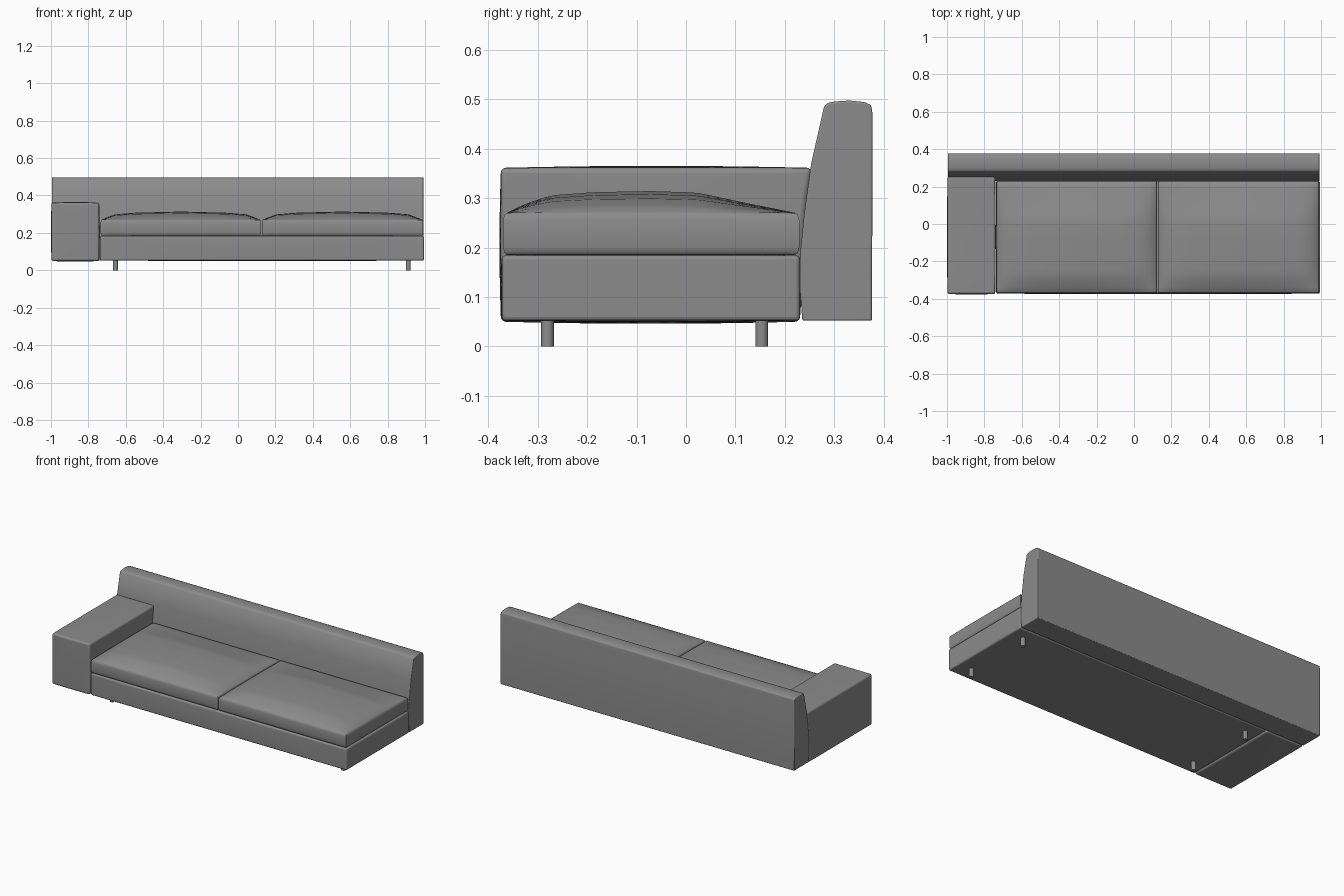
import bpy, bmesh
from math import radians

cube = bpy.data.objects.get("Cube")
if cube:
    bpy.data.objects.remove(cube, do_unlink=True)

# One upholstery colour for the whole sofa
grey = bpy.data.materials.new("grey_fabric")
colour = (0.26, 0.26, 0.26, 1)
grey.diffuse_color = colour
grey.use_nodes = True
grey.node_tree.nodes["Principled BSDF"].inputs["Base Color"].default_value = colour


def finish(name, bm, bevel=0.0):
    bmesh.ops.recalc_face_normals(bm, faces=bm.faces[:])
    mesh = bpy.data.meshes.new(name)
    bm.to_mesh(mesh)
    bm.free()
    mesh.materials.append(grey)
    obj = bpy.data.objects.new(name, mesh)
    bpy.context.collection.objects.link(obj)
    if bevel:
        mod = obj.modifiers.new("soft_edges", "BEVEL")
        mod.width, mod.segments = bevel, 3
        mod.limit_method, mod.angle_limit = "ANGLE", radians(40)
    bpy.ops.object.select_all(action="DESELECT")
    obj.select_set(True)
    bpy.context.view_layer.objects.active = obj
    bpy.ops.object.shade_smooth_by_angle(angle=radians(40))
    return obj


def soft_box(name, lo, hi, bevel, bulge, lean=0.0):
    """Padded block; bulge swells the faces, lean pushes the rear top edge back."""
    bm = bmesh.new()
    bmesh.ops.create_cube(bm, size=2)
    bmesh.ops.subdivide_edges(bm, edges=bm.edges[:], cuts=7, use_grid_fill=True)
    for v in bm.verts:
        c = v.co.copy()
        for i in range(3):
            a, b = c[(i + 1) % 3], c[(i + 2) % 3]
            swell = bulge[i] * (1 - a * a) * (1 - b * b) if abs(c[i]) > 0.99 else 0
            v.co[i] = (lo[i] + hi[i]) / 2 + c[i] * ((hi[i] - lo[i]) / 2 + swell)
        v.co.y += lean * (c.y + 1) / 2 * ((c.z + 1) / 2) ** 2
    return finish(name, bm, bevel)


def curve_at(points, t):
    """Linear lookup along a short list of (position, height) points."""
    for (a, p), (b, q) in zip(points, points[1:]):
        if t <= b:
            return p + (q - p) * max(0, t - a) / (b - a)
    return points[-1][1]


CROWN_Y = [(0, 0), (0.06, 0.4), (0.15, 0.8), (0.3, 0.95), (0.5, 1),
           (0.66, 0.93), (0.82, 0.48), (1, 0)]
CROWN_X = [(0, 0.05), (0.08, 0.65), (0.2, 0.85), (0.5, 1),
           (0.8, 0.85), (0.92, 0.65), (1, 0.05)]


def cushion(name, x0, x1, y0, y1):
    """Crowned top sheet with rounded sides pulled down from its border."""
    cx, cy, hx, hy = (x0 + x1) / 2, (y0 + y1) / 2, (x1 - x0) / 2, (y1 - y0) / 2
    bm = bmesh.new()
    bmesh.ops.create_grid(bm, x_segments=24, y_segments=24, size=1)
    for v in bm.verts:
        u, w = (v.co.x + 1) / 2, (v.co.y + 1) / 2
        z = 0.27 + 0.044 * curve_at(CROWN_X, u) * curve_at(CROWN_Y, w)
        v.co = (cx + v.co.x * (hx - 0.008), cy + v.co.y * (hy - 0.008), z)
    inset = 0.008
    for z, new_inset in [(0.266, 0.003), (0.255, 0), (0.2, 0), (0.189, 0.003), (0.185, 0.008)]:
        border = [e for e in bm.edges if e.is_boundary]
        ring = bmesh.ops.extrude_edge_only(bm, edges=border)["geom"]
        for v in [g for g in ring if isinstance(g, bmesh.types.BMVert)]:
            v.co.x = cx + (v.co.x - cx) * (hx - new_inset) / (hx - inset)
            v.co.y = cy + (v.co.y - cy) * (hy - new_inset) / (hy - inset)
            v.co.z = z
        inset = new_inset
    bmesh.ops.contextual_create(bm, geom=[e for e in bm.edges if e.is_boundary])
    finish(name, bm)


# Backrest: a leaning profile extruded along the full width
profile = [(0.235, 0.052), (0.376, 0.052), (0.377, 0.47), (0.374, 0.488), (0.36, 0.494),
           (0.33, 0.497), (0.3, 0.495), (0.286, 0.492), (0.279, 0.485),
           (0.253, 0.37), (0.239, 0.27), (0.231, 0.19), (0.23, 0.12)]
bm = bmesh.new()
end = bm.faces.new([bm.verts.new((-0.995, y, z)) for y, z in profile])
sweep = bmesh.ops.extrude_face_region(bm, geom=[end])["geom"]
for v in [g for g in sweep if isinstance(g, bmesh.types.BMVert)]:
    v.co.x = 0.992
finish("backrest", bm, 0.004)

# Seat base and the single armrest
soft_box("seat_base", (-0.737, -0.372, 0.052), (0.994, 0.23, 0.184), 0.008, (0, 0.003, 0.002))
soft_box("right_armrest", (-0.997, -0.374, 0.05), (-0.742, 0.23, 0.361), 0.01,
         (0.003, 0.003, 0.004), lean=0.024)

# Two seat cushions
cushion("right_cushion", -0.735, 0.123, -0.37, 0.229)
cushion("left_cushion", 0.127, 0.99, -0.37, 0.229)

# Four round legs
for side, x in (("right", -0.655), ("left", 0.91)):
    for place, y in (("front", -0.28), ("rear", 0.153)):
        bm = bmesh.new()
        bmesh.ops.create_cone(bm, cap_ends=True, segments=20, radius1=0.013,
                              radius2=0.013, depth=0.06)
        bmesh.ops.translate(bm, verts=bm.verts[:], vec=(x, y, 0.03))
        finish(f"{place}_{side}_leg", bm)
